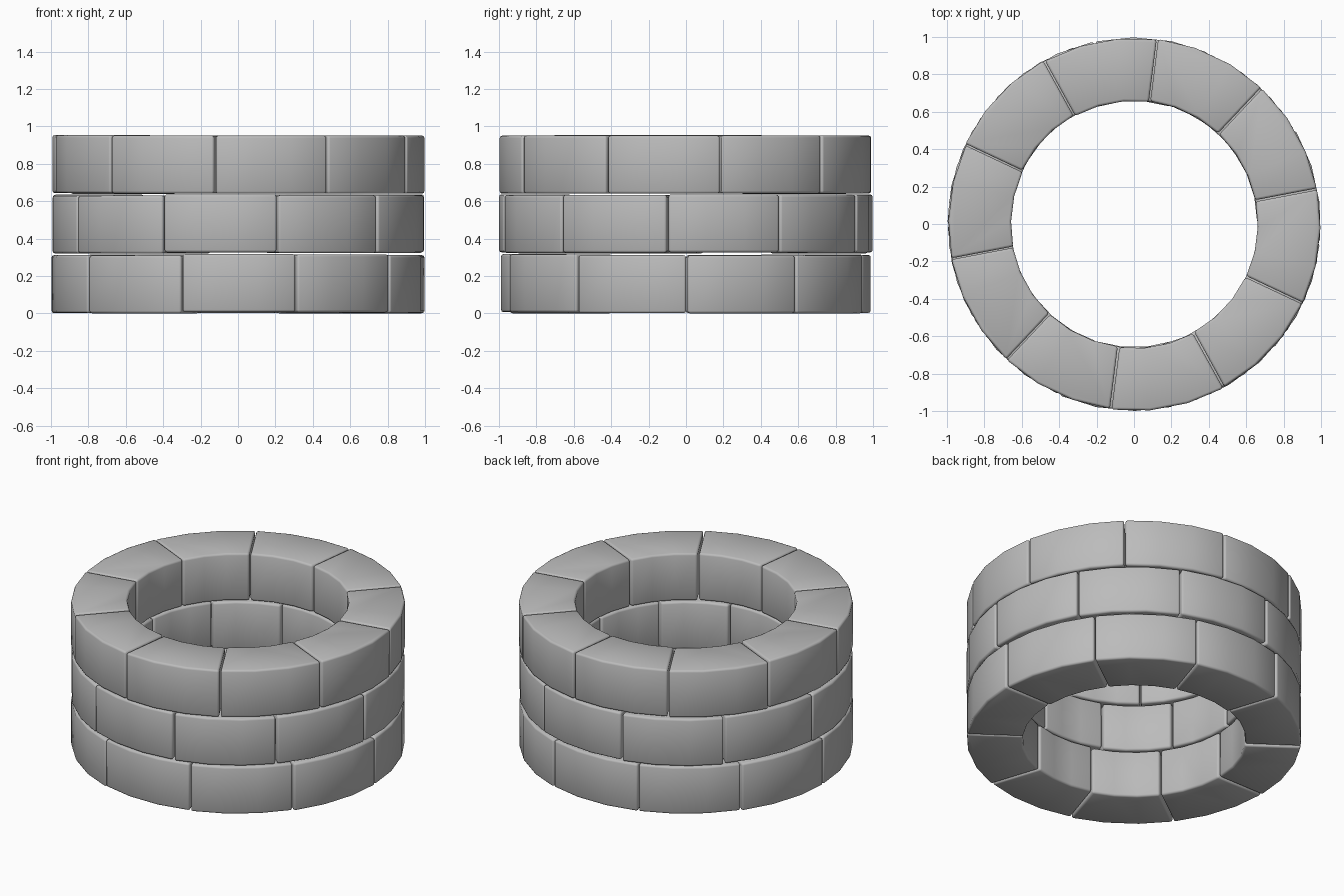
import bpy, bmesh, math, random
from mathutils import Matrix

cube = bpy.data.objects.get("Cube")
if cube:
    bpy.data.objects.remove(cube, do_unlink=True)

random.seed(4)
OUTER, INNER, HEIGHT = 0.996, 0.661, 0.31
BLOCKS, FACETS = 10, 3
STEP = math.tau / BLOCKS
GAP = 0.008

stone = bpy.data.materials.new("grey_stone")
colour = (0.5, 0.5, 0.5, 1)
stone.diffuse_color = colour
stone.use_nodes = True
stone.node_tree.nodes["Principled BSDF"].inputs["Base Color"].default_value = colour


def stone_block(name, start, base):
    """Curved wall block: a faceted arc wedge with softened edges."""
    bm = bmesh.new()

    def arc(radius):
        # parallel joints: keep the same gap width at every radius
        trim = GAP / 2 / radius
        span = STEP - 2 * trim
        return [(radius * math.cos(start + trim + span * i / FACETS),
                 radius * math.sin(start + trim + span * i / FACETS))
                for i in range(FACETS + 1)]

    outline = arc(OUTER) + arc(INNER)[::-1]
    bottom = bm.faces.new([bm.verts.new((x, y, base)) for x, y in outline])
    top = bmesh.ops.extrude_face_region(bm, geom=[bottom])["geom"]
    bmesh.ops.translate(bm, vec=(0, 0, HEIGHT),
                        verts=[v for v in top if isinstance(v, bmesh.types.BMVert)])
    bmesh.ops.recalc_face_normals(bm, faces=bm.faces)

    # soften only the block's real edges, not the seams of the curved faces
    sharp = [e for e in bm.edges if e.calc_face_angle(0) > math.radians(40)]
    bmesh.ops.bevel(bm, geom=sharp, offset=0.013, segments=2,
                    profile=0.5, affect='EDGES', clamp_overlap=True)

    mesh = bpy.data.meshes.new(name)
    bm.to_mesh(mesh)
    bm.free()
    mesh.materials.append(stone)
    block = bpy.data.objects.new(name, mesh)
    bpy.context.collection.objects.link(block)

    # hand-laid unevenness
    mid = start + STEP / 2
    push = random.uniform(-0.004, 0.004)
    mesh.transform(Matrix.Translation((push * math.cos(mid), push * math.sin(mid),
                                       random.uniform(-0.004, 0.004))))
    return block


# three courses with staggered joints
courses = {"bottom": (0.3, 0.004), "middle": (30.3, 0.324), "top": (10.8, 0.643)}
blocks = [stone_block(f"{course}_block_{i + 1}", math.radians(turn) + i * STEP, base)
          for course, (turn, base) in courses.items() for i in range(BLOCKS)]

bpy.ops.object.select_all(action='DESELECT')
for block in blocks:
    block.select_set(True)
bpy.context.view_layer.objects.active = blocks[0]
bpy.ops.object.shade_smooth_by_angle(angle=math.radians(50))
